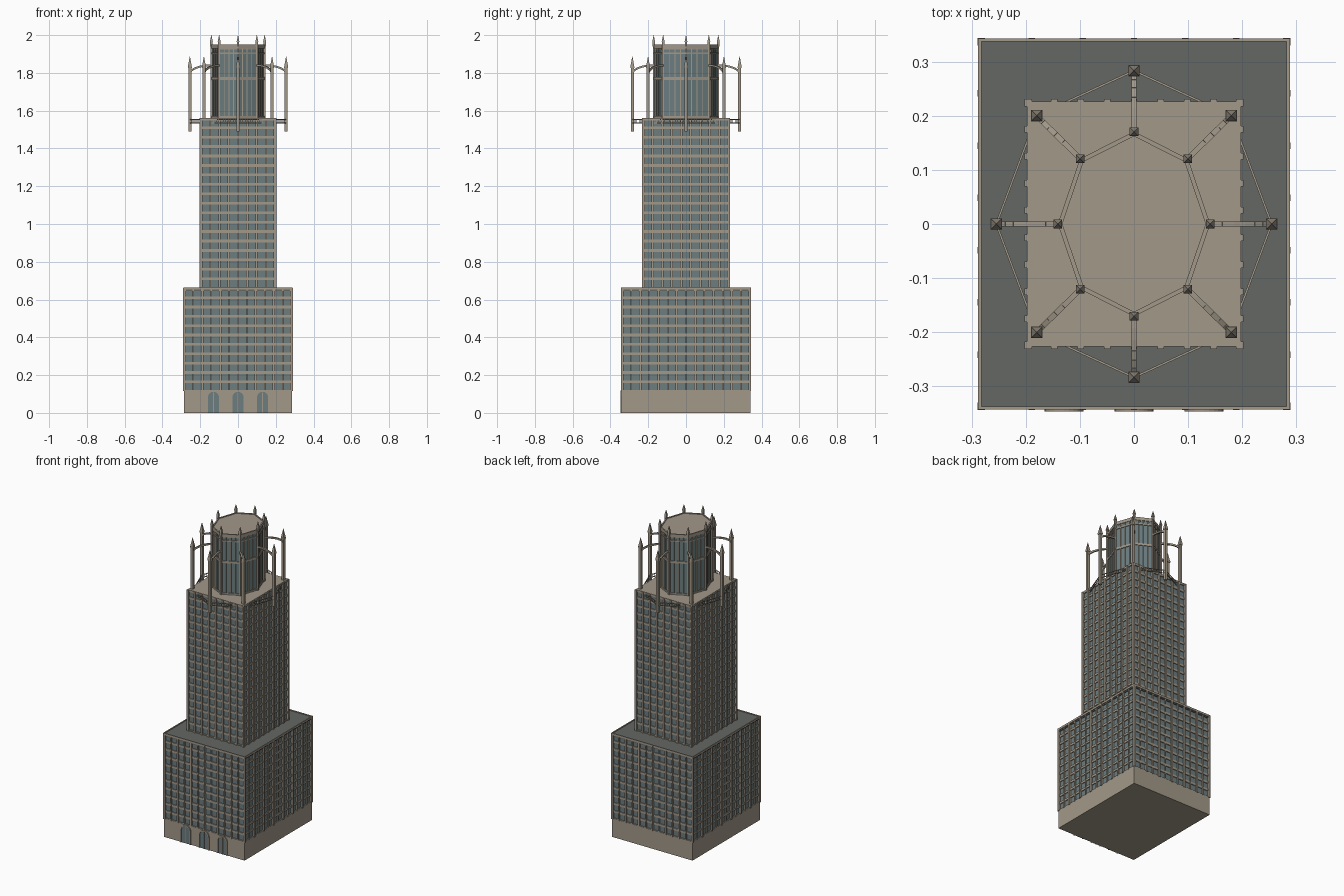
import bpy, bmesh
from math import sin, cos, pi, radians
from mathutils import Vector, Matrix

if "Cube" in bpy.data.objects:
    bpy.data.objects.remove(bpy.data.objects["Cube"])


def material(name, rgb):
    m = bpy.data.materials.new(name)
    m.diffuse_color = (*rgb, 1)
    m.use_nodes = True
    m.node_tree.nodes["Principled BSDF"].inputs["Base Color"].default_value = m.diffuse_color
    return m


STONE = material("stone", (0.36, 0.315, 0.25))
GLASS = material("glass", (0.15, 0.205, 0.215))
ROOF = material("dark_roof", (0.125, 0.135, 0.125))


def finish(bm, name, mat):
    bmesh.ops.recalc_face_normals(bm, faces=bm.faces)
    me = bpy.data.meshes.new(name)
    bm.to_mesh(me)
    bm.free()
    me.materials.append(mat)
    ob = bpy.data.objects.new(name, me)
    bpy.context.collection.objects.link(ob)
    return ob


def box(bm, x0, x1, y0, y1, z0, z1):
    m = Matrix.Translation(((x0 + x1) / 2, (y0 + y1) / 2, (z0 + z1) / 2))
    bmesh.ops.create_cube(bm, size=1, matrix=m @ Matrix.Diagonal((x1 - x0, y1 - y0, z1 - z0, 1)))


def solid(name, mat, hx, hy, z0, z1):
    bm = bmesh.new()
    box(bm, -hx, hx, -hy, hy, z0, z1)
    return finish(bm, name, mat)


def bar(bm, p, q, w, h):
    """Rectangular beam from p to q: w across, h in the upright direction."""
    p, q = Vector(p), Vector(q)
    d = q - p
    m = Matrix.Translation((p + q) / 2) @ d.to_track_quat('Y', 'Z').to_matrix().to_4x4()
    bmesh.ops.create_cube(bm, size=1, matrix=m @ Matrix.Diagonal((w, d.length, h, 1)))


def frustum(bm, x, y, z0, z1, w0, w1):
    m = Matrix.Translation((x, y, (z0 + z1) / 2)) @ Matrix.Rotation(pi / 4, 4, 'Z')
    bmesh.ops.create_cone(bm, cap_ends=True, segments=4, radius1=w0 * .7071,
                          radius2=w1 * .7071, depth=z1 - z0, matrix=m)


def facade(name, hx, hy, z0, z1, nx, ny, floors, major):
    """Glass core wrapped in vertical piers and horizontal spandrels."""
    solid(name + "_glass", GLASS, hx - .011, hy - .011, z0, z1 - .002)
    piers, bands = bmesh.new(), bmesh.new()
    for i in range(nx + 1):
        x = -hx + .006 + i * (2 * hx - .012) / nx
        big = i % major == 0 or i == nx
        w, out = (.006, 0) if big else (.0035, .003)
        for s in (-1, 1):
            ya, yb = sorted((s * (hy - .014), s * (hy - out)))
            box(piers, x - w, x + w, ya, yb, z0, z1)
    for i in range(ny + 1):
        y = -hy + .006 + i * (2 * hy - .012) / ny
        big = i % major == 0 or i == ny
        w, out = (.006, 0) if big else (.0035, .003)
        for s in (-1, 1):
            xa, xb = sorted((s * (hx - .014), s * (hx - out)))
            box(piers, xa, xb, y - w, y + w, z0, z1)
    step = (z1 - z0) / floors
    for k in range(floors + 1):
        z = z0 + k * step
        box(bands, -hx + .006, hx - .006, -hy + .006, hy - .006,
            max(z0, z - .007), min(z1 - .001, z + .007))
    finish(piers, name + "_piers", STONE)
    finish(bands, name + "_spandrels", STONE)


# Entrance base, lower block and tower shaft
solid("base_plinth", STONE, .285, .341, 0, .12)
facade("lower_block", .29, .345, .115, .66, 12, 14, 11, 2)
facade("tower_shaft", .203, .232, .66, 1.56, 8, 9, 18, 1)
solid("tower_roof", STONE, .198, .227, 1.548, 1.562)
solid("lower_roof", ROOF, .284, .339, .645, .6605)
bm = bmesh.new()
for s in (-1, 1):
    box(bm, *sorted((s * .283, s * .289)), -.344, .344, .652, .665)
    box(bm, -.289, .289, *sorted((s * .338, s * .344)), .652, .665)
finish(bm, "lower_parapet", STONE)

# Three arched doorways on the front
def arch_profile(hw, spring):
    n = 12
    return ([(hw, 0)] + [(hw * cos(pi * i / n), spring + hw * sin(pi * i / n)) for i in range(n + 1)]
            + [(-hw, 0)])


frames, doors = bmesh.new(), bmesh.new()
for cx in (-.13, 0, .13):
    outer, inner = arch_profile(.036, .083), arch_profile(.029, .083)
    for i in range(len(outer) - 1):
        quad = (outer[i], outer[i + 1], inner[i + 1], inner[i])
        a = [frames.verts.new((cx + u, -.347, v)) for u, v in quad]
        b = [frames.verts.new((cx + u, -.338, v)) for u, v in quad]
        if (Vector(quad[0]) - Vector(quad[1])).length < 1e-5:
            continue
        frames.faces.new(a)
        frames.faces.new(b[::-1])
        for j in range(4):
            frames.faces.new((a[j], b[j], b[(j + 1) % 4], a[(j + 1) % 4]))
    pts = inner[1:-1]
    pts = [(.029, 0)] + pts + [(-.029, 0)]
    f = doors.faces.new([doors.verts.new((cx + u, -.3425, v)) for u, v in pts])
    ext = bmesh.ops.extrude_face_region(doors, geom=[f])
    bmesh.ops.translate(doors, vec=(0, .004, 0),
                        verts=[v for v in ext["geom"] if isinstance(v, bmesh.types.BMVert)])
    box(frames, cx - .002, cx + .002, -.344, -.34, 0, .108)
bmesh.ops.remove_doubles(frames, verts=frames.verts, dist=1e-6)
finish(frames, "door_frames", STONE)
finish(doors, "door_glass", GLASS)


# Octagonal crown
def ring(rx, ry):
    return [(rx * cos(i * pi / 4), ry * sin(i * pi / 4)) for i in range(8)]


def octagon(name, mat, rx, ry, z0, z1):
    bm = bmesh.new()
    m = Matrix.Translation((0, 0, (z0 + z1) / 2)) @ Matrix.Diagonal((rx, ry, 1, 1))
    bmesh.ops.create_cone(bm, cap_ends=True, segments=8, radius1=1, radius2=1, depth=z1 - z0, matrix=m)
    # first vertex of the cone must sit on the x or y axis
    finish(bm, name, mat)


inner, outer = ring(.141, .171), ring(.255, .284)
octagon("crown_glass", GLASS, .136, .166, 1.56, 1.93)
octagon("crown_roof", STONE, .137, .167, 1.925, 1.945)
octagon("crown_foot", STONE, .141, .171, 1.56, 1.572)
mull, bands = bmesh.new(), bmesh.new()
edge = ring(.137, .167)
for i in range(8):
    a, b = Vector(edge[i]), Vector(edge[(i + 1) % 8])
    for z, h in ((1.77, .014), (1.905, .008), (1.939, .02)):
        bar(bands, (*a, z), (*b, z), .008, h)
    for k in range(1, 4):
        p = a.lerp(b, k / 4)
        frustum(mull, p.x, p.y, 1.56, 1.93, .005, .005)
finish(bands, "crown_bands", STONE)
finish(mull, "crown_mullions", STONE)

# Pinnacles on the crown corners, free-standing columns and flying buttresses
pins, cols, butt, rail = (bmesh.new() for _ in range(4))
for i in range(8):
    x, y = inner[i]
    frustum(pins, x, y, 1.56, 1.94, .010, .010)
    frustum(pins, x, y, 1.94, 1.963, .012, .012)
    frustum(pins, x, y, 1.963, 2.0, .016, .001)
    X, Y = outer[i]
    frustum(cols, X, Y, 1.49, 1.825, .016, .016)
    frustum(cols, X, Y, 1.825, 1.835, .021, .021)
    frustum(cols, X, Y, 1.835, 1.888, .020, .001)
    # arched buttress, with a thinner rib below it
    for z0, rise, w, h in ((1.795, .045, .010, .010), (1.745, .05, .006, .007)):
        path = []
        for k in range(9):
            a = k / 8 * pi / 2
            t = 1 - cos(a)
            path.append((X + (x - X) * t, Y + (y - Y) * t, z0 + rise * sin(a)))
        if h < .01:
            continue
        for p, q in zip(path, path[1:]):
            bar(butt, p, q, w, h)
    # railing linking the columns
    N = outer[(i + 1) % 8]
    for z in (1.553, 1.535):
        bar(rail, (X, Y, z), (*N, z), .004, .004)
    for k in range(1, 14):
        p = Vector((X, Y)).lerp(Vector(N), k / 14)
        frustum(rail, p.x, p.y, 1.535, 1.553, .002, .002)
finish(pins, "crown_pinnacles", STONE)
finish(cols, "outer_columns", STONE)
finish(butt, "flying_buttresses", STONE)
finish(rail, "column_railing", STONE)
